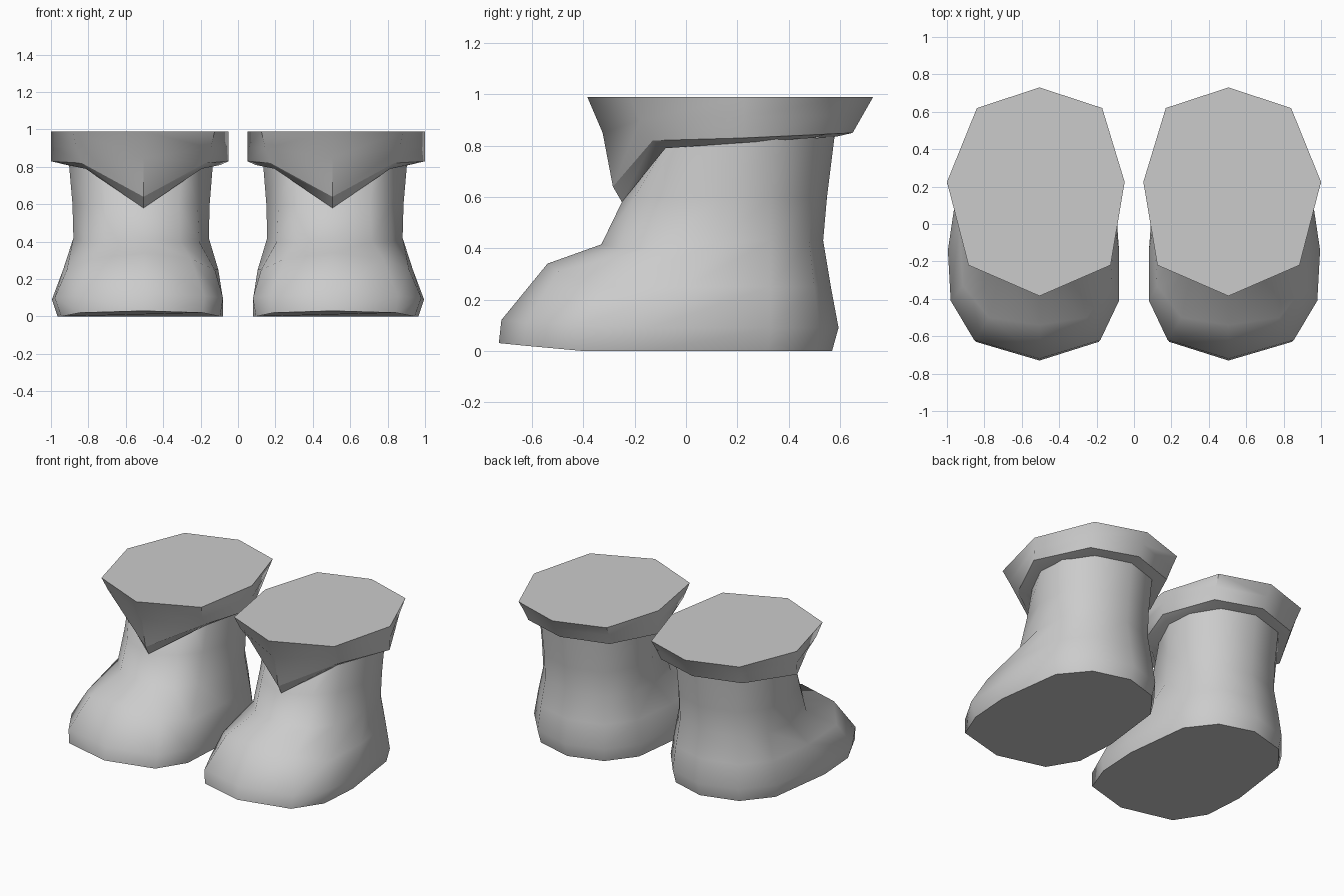
import bpy, bmesh, math

cube = bpy.data.objects.get("Cube")
if cube:
    bpy.data.objects.remove(cube, do_unlink=True)

grey = bpy.data.materials.new("light_grey")
grey.use_nodes = True
colour = (0.6, 0.6, 0.6, 1)
grey.diffuse_color = colour
grey.node_tree.nodes["Principled BSDF"].inputs["Base Color"].default_value = colour

CENTRE = 0.505   # distance of each boot's middle from the centre line

# Half rings run from front to back: (half width, y, z)
BOOT = [
    [(0, -.73, .03), (.34, -.63, .02), (.44, -.41, 0), (.46, -.13, 0), (.4, .32, 0), (.25, .5, 0), (0, .57, 0)],
    [(0, -.72, .12), (.35, -.62, .11), (.475, -.41, .1), (.49, -.14, .09), (.42, .33, .09), (.26, .52, .09), (0, .595, .09)],
    [(0, -.54, .34), (.27, -.5, .31), (.41, -.33, .25), (.43, 0, .25), (.39, .33, .25), (.25, .5, .25), (0, .565, .25)],
    [(0, -.33, .415), (.21, -.26, .4), (.32, -.13, .4), (.375, .12, .42), (.35, .33, .43), (.23, .48, .43), (0, .535, .43)],
    [(0, -.25, .58), (.2, -.2, .6), (.31, -.07, .6), (.38, .15, .6), (.36, .33, .6), (.23, .49, .6), (0, .55, .6)],
    [(0, -.12, .75), (.22, -.08, .8), (.31, -.01, .82), (.4, .18, .83), (.37, .35, .83), (.24, .51, .83), (0, .58, .84)],
]
CUFF = [
    [(0, -.25, .58), (.31, -.08, .79), (.41, .2, .81), (.3, .49, .83), (0, .585, .835)],
    [(0, -.285, .64), (.33, -.13, .82), (.495, .22, .83), (.31, .55, .845), (0, .65, .85)],
    [(0, -.325, .85), (.36, -.18, .9), (.495, .225, .91), (.325, .58, .92), (0, .69, .92)],
    [(0, -.385, .99), (.38, -.22, .99), (.495, .225, .99), (.335, .62, .99), (0, .73, .99)],
]


def loft(name, rings, side, inner, widest, rim=None):
    """Skin the mirrored half rings; the inner side is a little narrower."""
    bm = bmesh.new()
    loops = []
    for half in rings:
        outer = [(CENTRE + w, y, z) for w, y, z in half]
        inside = [(CENTRE - min(w * inner, widest), y, z) for w, y, z in half[-2:0:-1]]
        loops.append([bm.verts.new((side * x, y, z)) for x, y, z in outer + inside])
    for a, b in zip(loops, loops[1:]):
        for i in range(len(a)):
            j = (i + 1) % len(a)
            bm.faces.new((a[i], a[j], b[j], b[i]))
    bm.faces.new(loops[0])
    bm.faces.new(loops[-1])
    bmesh.ops.recalc_face_normals(bm, faces=bm.faces)
    # Smooth shading, with creases kept sharp
    for face in bm.faces:
        face.smooth = True
    for edge in bm.edges:
        on_rim = rim is not None and all(v in loops[rim] for v in edge.verts)
        edge.smooth = not on_rim and edge.calc_face_angle() < math.radians(50)
    mesh = bpy.data.meshes.new(name)
    bm.to_mesh(mesh)
    bm.free()
    mesh.materials.append(grey)
    obj = bpy.data.objects.new(name, mesh)
    bpy.context.collection.objects.link(obj)


for label, side in (("left", 1), ("right", -1)):
    loft(label + "_boot", BOOT, side, 0.93, 0.425)
    loft(label + "_cuff", CUFF, side, 1.0, 0.455, rim=1)
